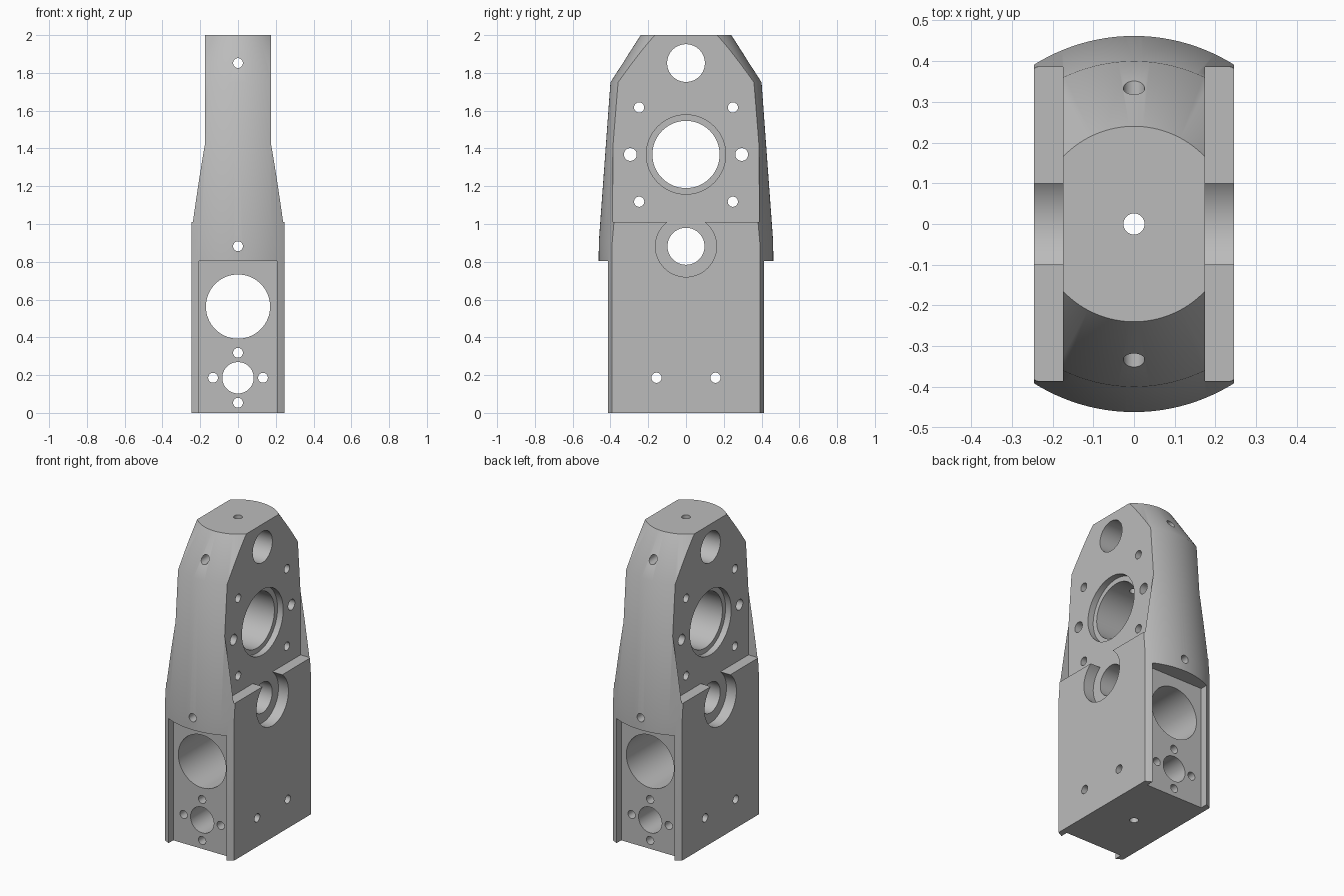
import bpy, bmesh, math
from mathutils import Matrix, Vector

default = bpy.data.objects.get("Cube")
if default:
    bpy.data.objects.remove(default, do_unlink=True)

grey = bpy.data.materials.new("plain grey")
grey.use_nodes = True
grey.diffuse_color = (0.5, 0.5, 0.5, 1)
grey.node_tree.nodes["Principled BSDF"].inputs["Base Color"].default_value = grey.diffuse_color


def add_object(name, bm):
    bmesh.ops.recalc_face_normals(bm, faces=bm.faces)
    mesh = bpy.data.meshes.new(name)
    bm.to_mesh(mesh)
    bm.free()
    mesh.materials.append(grey)
    obj = bpy.data.objects.new(name, mesh)
    bpy.context.collection.objects.link(obj)
    return obj


def box(name, low, high):
    low, high = Vector(low), Vector(high)
    bm = bmesh.new()
    place = Matrix.Translation((low + high) / 2) @ Matrix.Diagonal((high - low).to_4d())
    bmesh.ops.create_cube(bm, size=1, matrix=place)
    return add_object(name, bm)


def rod(axis, centre, radius, length=3):
    """Cylinder cutter lying along the given axis."""
    turn = Vector((0, 0, 1)).rotation_difference(Vector(axis)).to_matrix().to_4x4()
    sides = 64 if radius > 0.05 else 32
    bm = bmesh.new()
    bmesh.ops.create_cone(bm, cap_ends=True, segments=sides, radius1=radius,
                          radius2=radius, depth=length,
                          matrix=Matrix.Translation(centre) @ turn)
    return add_object("hole_cutter", bm)


def carve(target, cutter, operation="DIFFERENCE"):
    """Apply one boolean and discard its cutter."""
    cutter.hide_render = True
    mod = target.modifiers.new("carve", "BOOLEAN")
    mod.operation, mod.object, mod.solver = operation, cutter, "EXACT"
    bpy.context.view_layer.update()
    graph = bpy.context.evaluated_depsgraph_get()
    result = bpy.data.meshes.new_from_object(target.evaluated_get(graph))
    target.modifiers.clear()
    target.data = result
    bpy.data.objects.remove(cutter, do_unlink=True)


# Turned body with tapered upper half and chamfered top
profile = [(0, 0), (0.462, 0), (0.462, 0.9), (0.4, 1.75), (0.24, 2), (0, 2)]
bm = bmesh.new()
verts = [bm.verts.new((r, 0, z)) for r, z in profile]
edges = [bm.edges.new(pair) for pair in zip(verts, verts[1:])]
bmesh.ops.spin(bm, geom=verts + edges, cent=(0, 0, 0), axis=(0, 0, 1),
               angle=math.tau, steps=128)
bmesh.ops.remove_doubles(bm, verts=bm.verts, dist=0.0001)
housing = add_object("housing", bm)

# Flat sides
carve(housing, box("side_trim", (-0.246, -1, -1), (0.246, 1, 3)), "INTERSECT")

for side in (-1, 1):
    # Upper side recess with a ledge, and the front and back channels
    x0, x1 = sorted((side * 0.175, side))
    carve(housing, box("side_recess", (x0, -0.386, 1.01), (x1, 0.386, 3)))
    y0, y1 = sorted((side * 0.365, side))
    carve(housing, box("channel", (-0.206, y0, -1), (0.206, y1, 0.803)))
    # Counterbores around the main bore and the pivot bore
    carve(housing, rod((1, 0, 0), (side * 0.635, 0, 1.368), 0.21, 1))
    carve(housing, rod((1, 0, 0), (side * 0.675, 0, 0.882), 0.162, 1))
    # Small side holes
    for y, z, r in ((0.248, 1.617, 0.027), (0.295, 1.368, 0.034),
                    (0.248, 1.118, 0.027), (0.156, 0.186, 0.027)):
        carve(housing, rod((1, 0, 0), (0, side * y, z), r))
    # Small holes left and right of the lower front bore
    carve(housing, rod((0, 1, 0), (side * 0.132, 0, 0.186), 0.026))

# Bores from side to side
for z, r in ((1.852, 0.1), (1.368, 0.178), (0.882, 0.098)):
    carve(housing, rod((1, 0, 0), (0, 0, z), r))

# Bores from front to back
for z, r in ((1.852, 0.026), (0.882, 0.026), (0.563, 0.17),
             (0.318, 0.026), (0.186, 0.083), (0.054, 0.026)):
    carve(housing, rod((0, 1, 0), (0, 0, z), r))

# Central hole from top to bottom
carve(housing, rod((0, 0, 1), (0, 0, 1), 0.026))

bpy.ops.object.select_all(action="DESELECT")
housing.select_set(True)
bpy.context.view_layer.objects.active = housing
bpy.ops.object.shade_smooth_by_angle(angle=math.radians(30))
